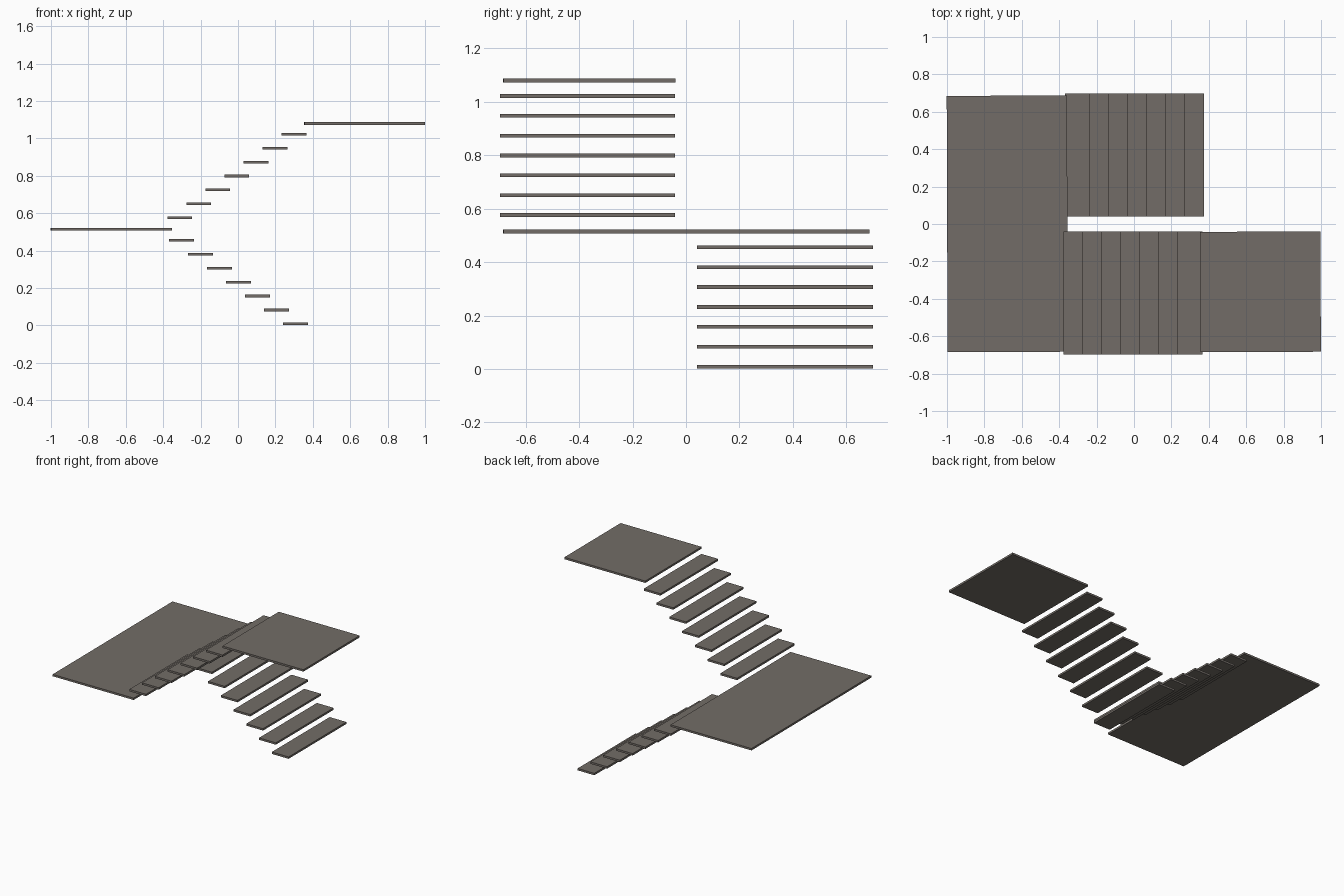
import bpy, math

if "Cube" in bpy.data.objects:
    bpy.data.objects.remove(bpy.data.objects["Cube"])

T = 0.014  # slab thickness

stone = bpy.data.materials.new("warm grey stone")
stone.diffuse_color = (0.17, 0.152, 0.135, 1)
stone.use_nodes = True
stone.node_tree.nodes["Principled BSDF"].inputs["Base Color"].default_value = stone.diffuse_color


def slab(name, x0, x1, y0, y1, z, turn=0.0):
    """Thin box with its middle height at z."""
    bpy.ops.mesh.primitive_cube_add(size=1, location=((x0 + x1) / 2, (y0 + y1) / 2, z))
    ob = bpy.context.object
    ob.name = name
    ob.scale = (x1 - x0, y1 - y0, T)
    ob.rotation_euler.z = math.radians(turn)
    ob.data.materials.append(stone)
    return ob


RUN, DEPTH = 0.1017, 0.133

# lower flight climbs toward -x on the back side
for i in range(7):
    x0 = 0.241 - RUN * i
    slab(f"lower_step_{i + 1}", x0, x0 + DEPTH, 0.041, 0.699, 0.0085 + 0.0745 * i)

# wide landing between the flights
slab("landing", -0.999, -0.356, -0.684, 0.686, 0.514, 0.2)

# upper flight climbs back toward +x on the front side
for i in range(7):
    x0 = -0.378 + RUN * i
    slab(f"upper_step_{i + 1}", x0, x0 + DEPTH, -0.697, -0.041, 0.576 + 0.0743 * i)

# top platform
slab("top_platform", 0.355, 0.998, -0.684, -0.041, 1.08, 0.2)
